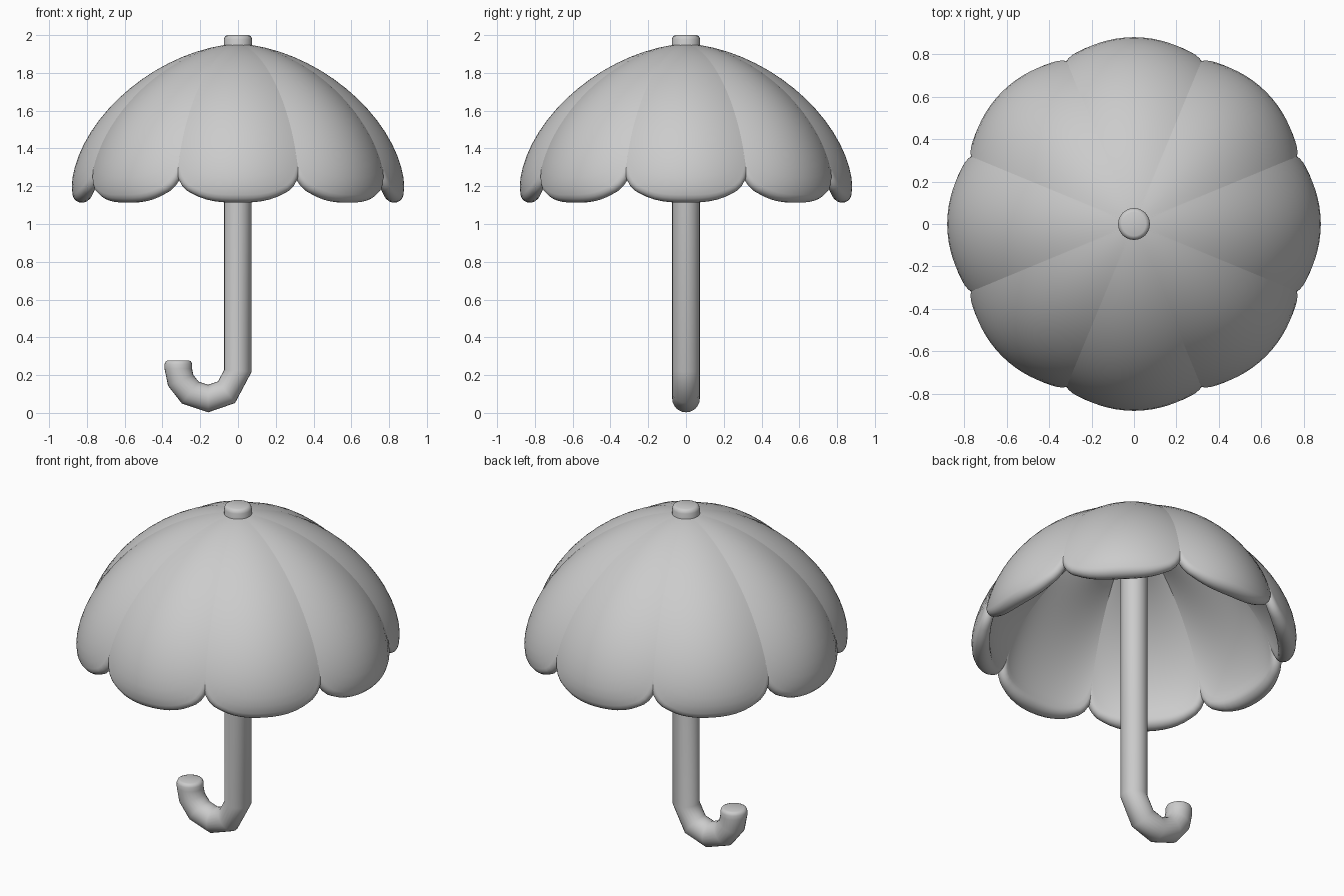
import bpy
import math
from mathutils import Vector, Matrix

cube = bpy.data.objects.get("Cube")
if cube:
    bpy.data.objects.remove(cube, do_unlink=True)

grey = bpy.data.materials.new("plain_grey")
grey.use_nodes = True
grey.diffuse_color = (0.6, 0.6, 0.6, 1)
grey.node_tree.nodes["Principled BSDF"].inputs["Base Color"].default_value = grey.diffuse_color


def make_object(name, verts, faces, angle):
    mesh = bpy.data.meshes.new(name)
    mesh.from_pydata(verts, [], faces)
    mesh.materials.append(grey)
    obj = bpy.data.objects.new(name, mesh)
    bpy.context.collection.objects.link(obj)
    bpy.ops.object.select_all(action="DESELECT")
    obj.select_set(True)
    bpy.context.view_layer.objects.active = obj
    bpy.ops.object.shade_smooth_by_angle(angle=math.radians(angle))
    return obj


def bridge(rings, closed=True):
    """Quads between neighbouring rows of equal length."""
    n = len(rings[0])
    return [(i * n + j, i * n + (j + 1) % n, (i + 1) * n + (j + 1) % n, (i + 1) * n + j)
            for i in range(len(rings) - 1) for j in range(n if closed else n - 1)]


# Canopy: eight padded panels, thickest along the middle, with scalloped rims
PANELS, COLS, ROWS, LIP = 8, 24, 18, 8
HALF = math.pi / PANELS


def dome(u, phi):
    """Point on the panel facing the front; u runs across it, phi down it."""
    power = 1.16
    r = 0.88 * math.sin(phi) ** power
    c = math.cos(phi)
    z = 1.2 + 0.753 * math.copysign(abs(c) ** power, c)
    sag = 0.116
    return Vector((r * (1 - sag) * math.tan(HALF) * u, -r * (1 - sag * u * u), z))


def rim(u):
    corner = 1 - math.sqrt(max(0, 1 - abs(u) ** 3.2))
    return 1.66 - 0.37 * corner


def normal(u, phi, e=0.001):
    across = dome(u + e, phi) - dome(u - e, phi)
    down = dome(u, phi + e) - dome(u, phi - e)
    return down.cross(across).normalized()


def lining(u, phi):
    p = dome(u, phi) - normal(u, phi) * (0.1 - 0.04 * u * u)
    p.x = -p.y * math.tan(HALF) * u    # the edges meet on the seam
    return p


def panel_column(u):
    phis = [0.04 + (rim(u) - 0.04) * k / ROWS for k in range(ROWS + 1)]
    outer = [dome(u, p) for p in phis]
    inner = [lining(u, p) for p in phis]
    lo, hi = max(-1, u - 0.002), min(1, u + 0.002)
    along = dome(hi, rim(hi)) - dome(lo, rim(lo))
    centre, half = (outer[-1] + inner[-1]) / 2, (outer[-1] - inner[-1]) / 2
    out = along.cross(half).normalized() * half.length
    if out.z > 0:
        out = -out
    angles = [math.pi * k / LIP for k in range(1, LIP)]
    lip = [centre + half * math.cos(a) + out * math.sin(a) for a in angles]
    return outer + lip + inner[::-1]


columns = [panel_column(math.sin(math.pi * (i / COLS - 0.5))) for i in range(COLS + 1)]
panel = [p for col in columns for p in col]
panel_faces = bridge(columns, closed=False)
verts, faces = [], []
for k in range(PANELS):
    turn = Matrix.Rotation(2 * HALF * k, 3, "Z")
    faces += [tuple(i + len(verts) for i in reversed(f)) for f in panel_faces]
    verts += [turn @ p for p in panel]
canopy = make_object("canopy", verts, faces, 50)


# Shaft and hooked handle: one round tube with a coarse bend
SIDES, BEND, TUBE = 24, 0.158, 0.073


def tube_ring(degrees, lift=0, radius=TUBE):
    a = math.radians(degrees)
    ring = []
    for j in range(SIDES):
        t = 2 * math.pi * j / SIDES
        d = BEND + radius * math.cos(t)
        ring.append((d * math.cos(a) - BEND, radius * math.sin(t), 0.234 + d * math.sin(a) + lift))
    return ring


rings = [tube_ring(0, 1.7)]
rings += [tube_ring(a) for a in (-4, -52, -90, -127, -157, -180)]
rings += [tube_ring(-180, 0.025), tube_ring(-180, 0.039, 0.067), tube_ring(-180, 0.044, 0.055)]
faces = bridge(rings)
faces += [tuple(range(SIDES))[::-1], tuple(range((len(rings) - 1) * SIDES, len(rings) * SIDES))]
handle = make_object("shaft_and_handle", [p for r in rings for p in r], faces, 50)

# Tip on top of the canopy
tip_profile = [(0.075, 1.9), (0.075, 1.978), (0.069, 1.994), (0.056, 2.0)]
rings = [[(r * math.cos(2 * math.pi * j / SIDES), r * math.sin(2 * math.pi * j / SIDES), z)
          for j in range(SIDES)] for r, z in tip_profile]
faces = bridge(rings)
faces += [tuple(range(SIDES))[::-1], tuple(range(3 * SIDES, 4 * SIDES))]
tip = make_object("tip", [p for r in rings for p in r], faces, 50)
